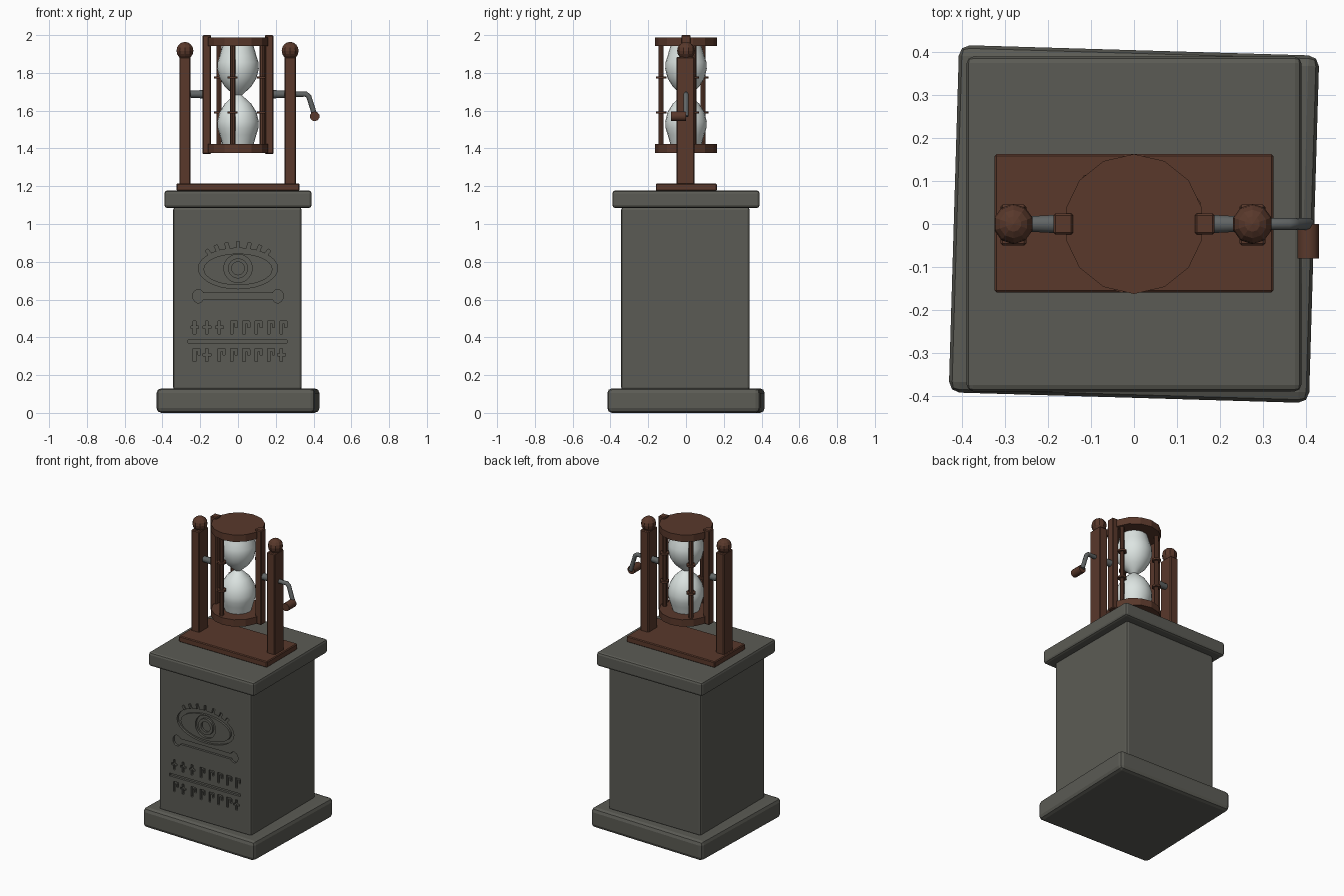
import bpy, bmesh, math
from mathutils import Vector

if "Cube" in bpy.data.objects:
    bpy.data.objects.remove(bpy.data.objects["Cube"], do_unlink=True)


def material(name, rgb):
    m = bpy.data.materials.new(name)
    m.use_nodes = True
    m.diffuse_color = (*rgb, 1)
    m.node_tree.nodes["Principled BSDF"].inputs["Base Color"].default_value = (*rgb, 1)
    return m


STONE = material("dark stone", (0.105, 0.105, 0.09))
WOOD = material("brown wood", (0.1, 0.04, 0.024))
METAL = material("grey metal", (0.12, 0.13, 0.13))
GLASS = material("pale glass", (0.72, 0.78, 0.76))


def finish(name, bm, mat, smooth=None):
    bmesh.ops.recalc_face_normals(bm, faces=bm.faces)
    mesh = bpy.data.meshes.new(name)
    bm.to_mesh(mesh)
    bm.free()
    ob = bpy.data.objects.new(name, mesh)
    bpy.context.collection.objects.link(ob)
    if mat:
        mesh.materials.append(mat)
    if smooth:
        bpy.ops.object.select_all(action="DESELECT")
        ob.select_set(True)
        bpy.context.view_layer.objects.active = ob
        bpy.ops.object.shade_smooth_by_angle(angle=math.radians(smooth))
    return ob


def box(name, lo, hi, mat, bevel=0.005, segments=1):
    bm = bmesh.new()
    bmesh.ops.create_cube(bm, size=1)
    lo, hi = Vector(lo), Vector(hi)
    for v in bm.verts:
        v.co = (lo + hi) / 2 + v.co * (hi - lo)
    bmesh.ops.bevel(bm, geom=bm.edges[:], offset=bevel, segments=segments,
                    profile=0.5, affect="EDGES")
    return finish(name, bm, mat)


def rod(name, a, b, r, mat, sides=10, r2=None, smooth=40):
    a, b = Vector(a), Vector(b)
    bm = bmesh.new()
    bmesh.ops.create_cone(bm, cap_ends=True, segments=sides, radius1=r,
                          radius2=r if r2 is None else r2, depth=(b - a).length)
    turn = (b - a).to_track_quat("Z", "Y")
    for v in bm.verts:
        v.co = (a + b) / 2 + turn @ v.co
    return finish(name, bm, mat, smooth)


def lathe(name, profile, mat, sides=20):
    bm = bmesh.new()
    rings = [[bm.verts.new((r * math.cos(math.tau * i / sides),
                            r * math.sin(math.tau * i / sides), z))
              for i in range(sides)] for r, z in profile]
    for low, high in zip(rings, rings[1:]):
        for i in range(sides):
            j = (i + 1) % sides
            bm.faces.new((low[i], low[j], high[j], high[i]))
    bm.faces.new(rings[0])
    bm.faces.new(rings[-1])
    return finish(name, bm, mat, 45)


# Stone pedestal, its foot turned slightly
foot = box("foot_slab", (-0.42, -0.405, 0), (0.42, 0.405, 0.13), STONE, 0.025, 2)
foot.rotation_euler.z = math.radians(-1.7)
pillar = box("pillar", (-0.343, -0.343, 0.12), (0.337, 0.337, 1.09), STONE, 0.015, 2)
box("cap_slab", (-0.39, -0.39, 1.085), (0.39, 0.39, 1.177), STONE, 0.015, 2)

# Carved front: every shape is a prism that reaches a little into the pillar
FRONT, DEPTH = -0.343, 0.015
carving = bmesh.new()


def carve(outer, inner=None):
    layers = []
    for y in (FRONT - 0.02, FRONT + DEPTH):
        layers.append([[carving.verts.new((x, y, z)) for x, z in loop]
                       for loop in (outer, inner) if loop])
    near, far = layers
    for a, b in zip(near, far):
        for i in range(len(a)):
            j = (i + 1) % len(a)
            carving.faces.new((a[i], a[j], b[j], b[i]))
    for layer in layers:
        if inner:
            o, n = layer
            for i in range(len(o)):
                j = (i + 1) % len(o)
                carving.faces.new((o[i], o[j], n[j], n[i]))
        else:
            carving.faces.new(layer[0])


def oval(cx, cz, rx, rz, n=28):
    return [(cx + rx * math.cos(math.tau * i / n), cz + rz * math.sin(math.tau * i / n))
            for i in range(n)]


def bar(x1, z1, x2, z2, w):
    d = Vector((x2 - x1, z2 - z1)).normalized() * w / 2
    return [(x1 - d.y, z1 + d.x), (x2 - d.y, z2 + d.x),
            (x2 + d.y, z2 - d.x), (x1 + d.y, z1 - d.x)]


EYE = 0.765
carve(oval(0, EYE, 0.21, 0.108), oval(0, EYE - 0.005, 0.183, 0.084))
carve(oval(0, EYE, 0.075, 0.075), oval(0, EYE, 0.053, 0.053))
carve(oval(0, EYE, 0.034, 0.034))
for k in range(-3, 4):
    a = math.pi / 2 - k * 0.27
    c, s = math.cos(a), math.sin(a)
    carve(bar(0.2 * c, EYE + 0.1 * s, 0.23 * c, EYE + 0.142 * s, 0.018))

# Knobbed bar and dividing line
carve(bar(-0.21, 0.618, 0.21, 0.618, 0.036))
for x in (-0.21, 0.21):
    carve(oval(x, 0.618, 0.03, 0.036, 14))
carve(bar(-0.265, 0.378, 0.26, 0.378, 0.018))

# Two rows of hooked marks, some crossed
for z, crossed in ((0.418, (0, 1, 2)), (0.272, (1, 7))):
    for i in range(8):
        x = -0.23 + i * 0.0655
        carve(bar(x, z, x, z + 0.068, 0.014))
        if i in crossed:
            carve(bar(x - 0.02, z + 0.036, x + 0.022, z + 0.036, 0.014))
        else:
            carve(bar(x, z + 0.061, x + 0.03, z + 0.061, 0.014))
            carve(bar(x + 0.025, z + 0.064, x + 0.025, z + 0.035, 0.013))

cutter = finish("carving_cutter", carving, STONE)
mod = pillar.modifiers.new("carving", "BOOLEAN")
mod.operation, mod.solver, mod.object = "DIFFERENCE", "EXACT", cutter
mod.use_self = True
bpy.context.view_layer.objects.active = pillar
bpy.ops.object.modifier_apply(modifier=mod.name)
bpy.data.objects.remove(cutter, do_unlink=True)

# Wooden stand: plate, posts with ball tops
box("stand_plate", (-0.325, -0.16, 1.175), (0.325, 0.163, 1.215), WOOD)
AXLE = 1.687
for side, x in (("right", -0.281), ("left", 0.276)):
    box(side + "_post", (x - 0.03, -0.05, 1.21), (x + 0.03, 0.045, 1.885), WOOD)
    bm = bmesh.new()
    bmesh.ops.create_uvsphere(bm, u_segments=10, v_segments=8, radius=0.047)
    bmesh.ops.translate(bm, verts=bm.verts, vec=(x, 0, 1.917))
    finish(side + "_post_ball", bm, WOOD)
    s = math.copysign(1, x)
    rod(side + "_axle", (s * 0.17, 0, AXLE), (s * 0.26, 0, AXLE), 0.023, METAL, r2=0.018)
    box(side + "_frame_bar", (s * 0.165 - 0.023, -0.025, 1.37),
        (s * 0.165 + 0.023, 0.025, 2.0), WOOD)

# Crank with a wooden grip
curve = bpy.data.curves.new("crank", "CURVE")
curve.dimensions = "3D"
curve.bevel_depth, curve.bevel_resolution, curve.use_fill_caps = 0.014, 2, True
path = [(0.29, 0, AXLE), (0.36, 0, AXLE), (0.375, 0, AXLE - 0.012), (0.408, 0, 1.57)]
spline = curve.splines.new("POLY")
spline.points.add(len(path) - 1)
for p, co in zip(spline.points, path):
    p.co = (*co, 1)
curve.materials.append(METAL)
bpy.context.collection.objects.link(bpy.data.objects.new("crank", curve))
rod("crank_grip", (0.406, 0.0, 1.57), (0.406, -0.08, 1.57), 0.026, WOOD, 10)

# Hourglass frame: end discs and three ringed rods
for name, z in (("lower", 1.377), ("upper", 1.942)):
    rod(name + "_disc", (0, 0, z), (0, 0, z + 0.046), 0.163, WOOD, 14, smooth=None)
for k in range(3):
    a = math.radians(18 + 120 * k)
    x, y = 0.135 * math.cos(a), 0.135 * math.sin(a)
    rod(f"frame_rod_{k}", (x, y, 1.4), (x, y, 1.96), 0.014, WOOD, 8)
    for z in (1.59, 1.775):
        rod(f"rod_ring_{k}", (x, y, z - 0.006), (x, y, z + 0.006), 0.028, WOOD, 10)

# Glass bulbs, mirrored about the neck
half = [(0.02, 0), (0.036, 0.014), (0.07, 0.045), (0.098, 0.09), (0.11, 0.14),
        (0.108, 0.175), (0.097, 0.21), (0.09, 0.235), (0.082, 0.262)]
NECK = 1.682
lathe("glass_bulbs", [(r, NECK - h) for r, h in reversed(half)]
      + [(r, NECK + h) for r, h in half[1:]], GLASS)
